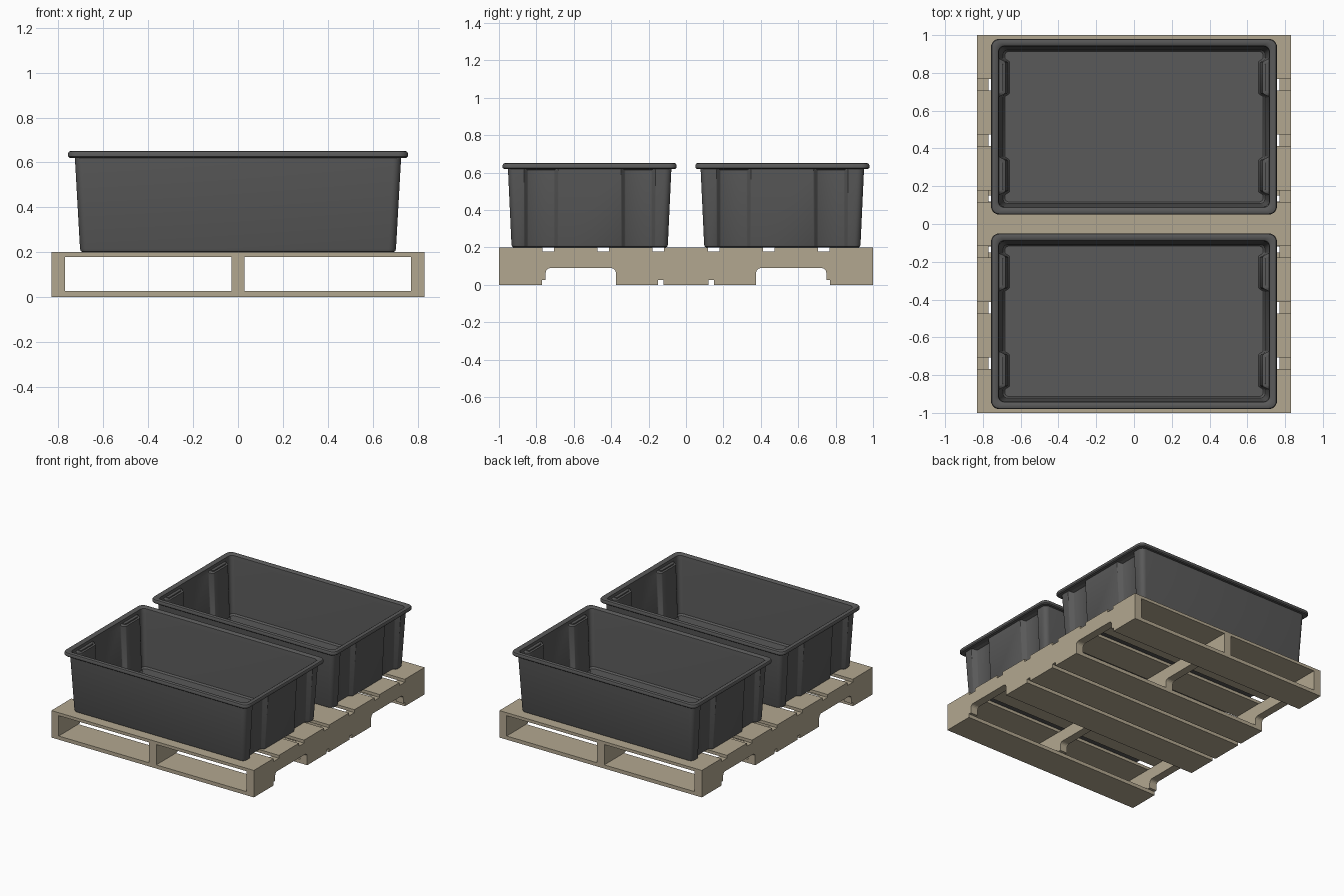
import bpy, bmesh, math

if "Cube" in bpy.data.objects:
    bpy.data.objects.remove(bpy.data.objects["Cube"])


def material(name, color):
    m = bpy.data.materials.new(name)
    m.diffuse_color = (*color, 1)
    m.use_nodes = True
    m.node_tree.nodes["Principled BSDF"].inputs["Base Color"].default_value = m.diffuse_color
    return m


WOOD = material("wood", (0.45, 0.39, 0.28))
PLASTIC = material("dark_plastic", (0.10, 0.10, 0.10))


def finish(bm, name, mat, location=(0, 0, 0)):
    bmesh.ops.recalc_face_normals(bm, faces=bm.faces[:])
    me = bpy.data.meshes.new(name)
    bm.to_mesh(me)
    bm.free()
    me.materials.append(mat)
    ob = bpy.data.objects.new(name, me)
    ob.location = location
    bpy.context.collection.objects.link(ob)
    return ob


def board(name, y0, y1, z0, z1):
    bm = bmesh.new()
    bmesh.ops.create_cube(bm, size=1)
    bmesh.ops.scale(bm, vec=(1.66, y1 - y0, z1 - z0), verts=bm.verts)
    return finish(bm, name, WOOD, (0, (y0 + y1) / 2, (z0 + z1) / 2))


# Deck boards and bottom boards
for i in range(7):
    c = (i - 3) * 0.295
    lo, hi = max(c - 0.117, -1), min(c + 0.117, 1)
    if i == 0:
        lo = -1
    if i == 6:
        hi = 1
    board(f"deck_board_{i + 1}", lo, hi, 0.178, 0.2)
for i, (a, b) in enumerate([(-1, -0.77), (-0.375, -0.15), (-0.12, 0.12), (0.15, 0.375), (0.77, 1)]):
    board(f"bottom_board_{i + 1}", a, b, 0, 0.027)


# Stringers with two rounded fork notches
def notch(a, b, r=0.025, z0=0.027, z1=0.09):
    pts = [(a, z0)]
    for k in range(5):
        t = math.pi - k * math.pi / 8
        pts.append((a + r + r * math.cos(t), z1 - r + r * math.sin(t)))
    for k in range(5):
        t = math.pi / 2 - k * math.pi / 8
        pts.append((b - r + r * math.cos(t), z1 - r + r * math.sin(t)))
    return pts + [(b, z0)]


profile = [(-1, 0.027)] + notch(-0.75, -0.375) + notch(0.375, 0.75) + [(1, 0.027), (1, 0.178), (-1, 0.178)]
for name, x in (("left_stringer", -0.8), ("middle_stringer", 0), ("right_stringer", 0.8)):
    bm = bmesh.new()
    face = bm.faces.new([bm.verts.new((-0.03, y, z)) for y, z in profile])
    ext = bmesh.ops.extrude_face_region(bm, geom=[face])
    bmesh.ops.translate(bm, vec=(0.06, 0, 0), verts=[v for v in ext["geom"] if isinstance(v, bmesh.types.BMVert)])
    finish(bm, name, WOOD, (x, 0, 0))


# Bin outline: rounded rectangle with two vertical channels in each end wall
def ring(hx, hy, r, z, depth, widen=0.0):
    def corner(sx, sy, start):
        return [(sx * (hx - r) + r * math.cos(math.radians(start + k * 15)),
                 sy * (hy - r) + r * math.sin(math.radians(start + k * 15)), z) for k in range(7)]

    half = 0.08 + widen
    steps = [(-half - 0.012, 0), (-half - 0.007, 0.12), (-half + 0.006, 0.88), (-half + 0.012, 1)]
    steps += [(-y, d) for y, d in reversed(steps)]
    end = [(hx - depth * d, c + y, z) for c in (-0.26, 0.26) for y, d in steps]
    return (corner(1, -1, -90) + end + corner(1, 1, 0) + corner(-1, 1, 90)
            + [(-x, -y, z) for x, y, z in end] + corner(-1, -1, 180))


# Outer wall upward, over the rolled rim, inner wall down to the floor
SECTIONS = [
    (0.692, 0.407, 0.025, 0.200, 0.026),
    (0.700, 0.414, 0.030, 0.204, 0.026),
    (0.704, 0.418, 0.032, 0.214, 0.026),
    (0.727, 0.437, 0.035, 0.622, 0.034),
    (0.750, 0.458, 0.038, 0.620, 0),
    (0.757, 0.465, 0.043, 0.626, 0),
    (0.757, 0.465, 0.043, 0.641, 0),
    (0.753, 0.461, 0.040, 0.648, 0),
    (0.745, 0.453, 0.037, 0.651, 0),
    (0.728, 0.437, 0.033, 0.650, 0),
    (0.718, 0.427, 0.030, 0.643, 0),
    (0.716, 0.425, 0.030, 0.622, 0, 0.012),
    (0.715, 0.424, 0.030, 0.610, 0.034, 0.012),
    (0.694, 0.407, 0.027, 0.226, 0.026, 0.012),
    (0.684, 0.398, 0.022, 0.215, 0.026, 0.012),
]
for name, y in (("front_bin", -0.515), ("back_bin", 0.515)):
    bm = bmesh.new()
    rings = [[bm.verts.new(p) for p in ring(*s)] for s in SECTIONS]
    n = len(rings[0])
    for lower, upper in zip(rings, rings[1:]):
        for i in range(n):
            j = (i + 1) % n
            bm.faces.new((lower[i], lower[j], upper[j], upper[i]))
    bm.faces.new(rings[0][::-1])
    bm.faces.new(rings[-1])
    ob = finish(bm, name, PLASTIC, (0, y, 0))
    bpy.ops.object.select_all(action="DESELECT")
    ob.select_set(True)
    bpy.context.view_layer.objects.active = ob
    bpy.ops.object.shade_smooth_by_angle(angle=math.radians(35))
